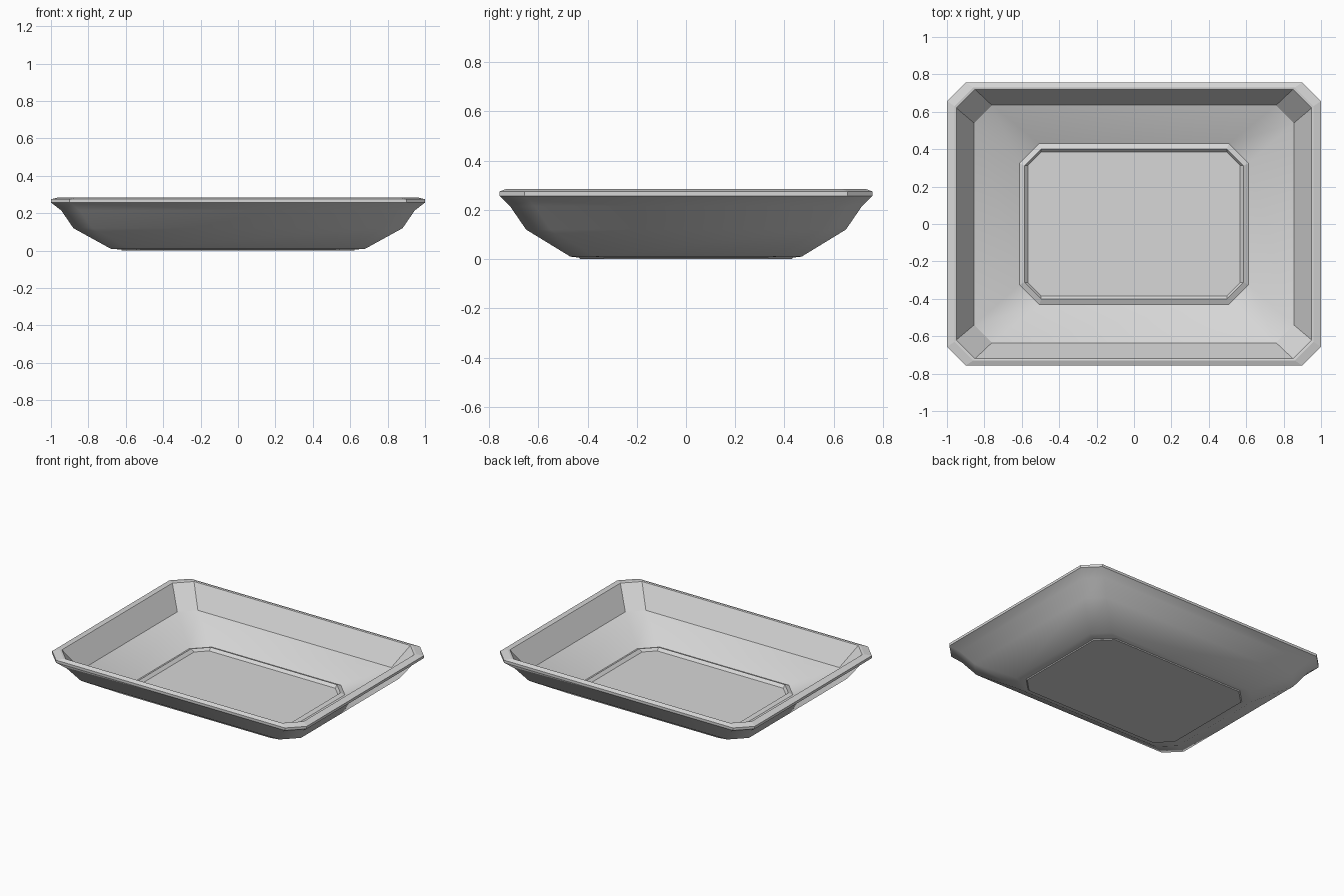
import bpy
import bmesh

cube = bpy.data.objects.get("Cube")
if cube:
    bpy.data.objects.remove(cube)

plastic = bpy.data.materials.new("light_grey")
plastic.use_nodes = True
grey = (0.68, 0.68, 0.68, 1)
plastic.diffuse_color = grey
plastic.node_tree.nodes["Principled BSDF"].inputs["Base Color"].default_value = grey

# Rings from the underside panel, over the rim, to the inner panel:
# half width, half depth, height, corner cut, ring crease, corner creases above
RINGS = [
    (0.62, 0.43, 0.0, 0.10, True, True),
    (0.625, 0.435, 0.006, 0.10, True, False),
    (0.68, 0.47, 0.01, 0.10, False, False),
    (0.88, 0.65, 0.12, 0.10, False, False),
    (0.945, 0.715, 0.215, 0.10, False, False),
    (1.0, 0.757, 0.257, 0.10, True, True),
    (1.0, 0.757, 0.275, 0.10, True, True),
    (0.96, 0.73, 0.285, 0.10, True, True),
    (0.95, 0.72, 0.283, 0.10, True, True),
    (0.855, 0.635, 0.135, 0.095, True, False),
    (0.612, 0.43, 0.02, 0.105, True, True),
    (0.586, 0.402, 0.032, 0.09, True, True),
    (0.566, 0.384, 0.013, 0.07, True, True),
]


def cut_rectangle(bm, hx, hy, z, cut):
    """Eight corners of a rectangle with cut corners, anticlockwise."""
    points = []
    for sx, sy in ((1, 1), (-1, 1), (-1, -1), (1, -1)):
        pair = [(sx * hx, sy * (hy - cut), z), (sx * (hx - cut), sy * hy, z)]
        points += pair if sx * sy > 0 else pair[::-1]
    return [bm.verts.new(p) for p in points]


# Tray shell, skinned ring to ring
bm = bmesh.new()
loops = [cut_rectangle(bm, *ring[:4]) for ring in RINGS]
for low, high in zip(loops, loops[1:]):
    for i in range(8):
        j = (i + 1) % 8
        bm.faces.new((low[i], low[j], high[j], high[i]))

# Underside and inner floor panels
bm.faces.new(loops[0][::-1])
bm.faces.new(loops[-1])

# Smooth body with creased rim, ridge and inner wall corners
for face in bm.faces:
    face.smooth = True
for k, loop in enumerate(loops):
    for i in range(8):
        bm.edges.get((loop[i], loop[(i + 1) % 8])).smooth = not RINGS[k][4]
        if k + 1 < len(loops):
            bm.edges.get((loop[i], loops[k + 1][i])).smooth = not RINGS[k][5]

bmesh.ops.recalc_face_normals(bm, faces=bm.faces)
mesh = bpy.data.meshes.new("tray")
bm.to_mesh(mesh)
bm.free()
mesh.materials.append(plastic)
tray = bpy.data.objects.new("tray", mesh)
bpy.context.collection.objects.link(tray)
